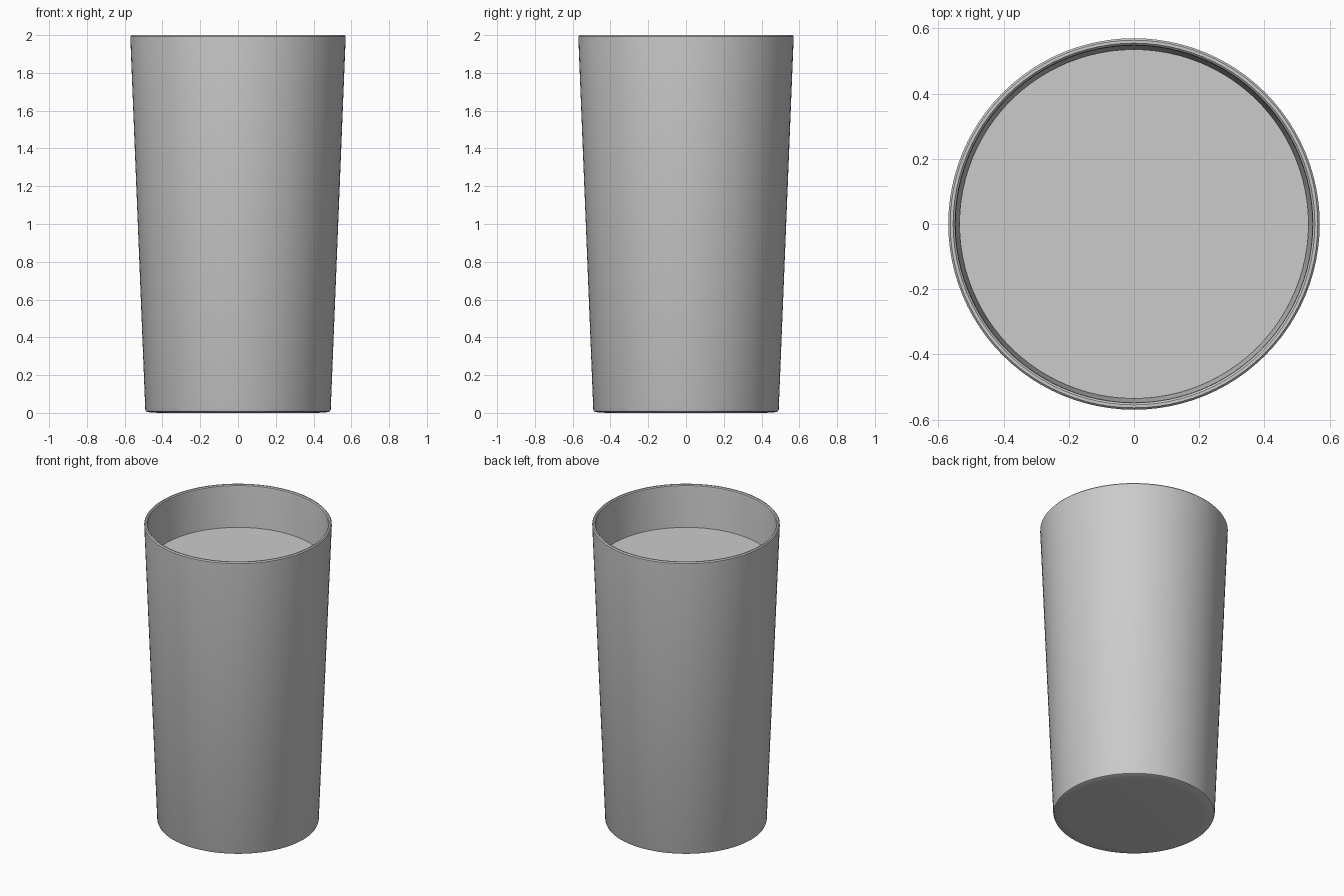
import bpy, bmesh, math

if "Cube" in bpy.data.objects:
    bpy.data.objects.remove(bpy.data.objects["Cube"])

SEGMENTS = 96


def lathe(name, profile):
    """Spin an (r, z) profile that starts and ends on the axis into a closed solid."""
    bm = bmesh.new()
    verts = [bm.verts.new((r, 0, z)) for r, z in profile]
    edges = [bm.edges.new(pair) for pair in zip(verts, verts[1:])]
    bmesh.ops.spin(bm, geom=verts + edges, cent=(0, 0, 0), axis=(0, 0, 1),
                   angle=math.tau, steps=SEGMENTS, use_duplicate=False)
    bmesh.ops.remove_doubles(bm, verts=bm.verts, dist=0.0002)
    bmesh.ops.recalc_face_normals(bm, faces=bm.faces)
    mesh = bpy.data.meshes.new(name)
    bm.to_mesh(mesh)
    bm.free()
    obj = bpy.data.objects.new(name, mesh)
    bpy.context.collection.objects.link(obj)
    bpy.ops.object.select_all(action='DESELECT')
    obj.select_set(True)
    bpy.context.view_layer.objects.active = obj
    bpy.ops.object.shade_smooth_by_angle(angle=math.radians(35))
    return obj


def inner_radius(z):
    """Radius of the tapered inner wall at height z."""
    return 0.467 + 0.0405 * z


FLOOR = 0.06
LEVEL = 1.72

# Tumbler: thin tapered wall with softened base and rim
lathe("glass_tumbler", [
    (0, 0), (0.42, 0), (0.478, 0.004), (0.487, 0.008), (0.491, 0.018),
    (0.570, 1.985), (0.570, 1.993), (0.564, 2.0),
    (0.555, 2.0), (0.549, 1.994), (inner_radius(1.98), 1.98),
    (inner_radius(FLOOR + 0.015), FLOOR + 0.015),
    (inner_radius(FLOOR) - 0.015, FLOOR), (0, FLOOR),
])

# Liquid: fills the inside up to a flat surface
lathe("liquid", [
    (0, FLOOR + 0.002), (inner_radius(FLOOR) - 0.017, FLOOR + 0.002),
    (inner_radius(FLOOR + 0.017) - 0.001, FLOOR + 0.017),
    (inner_radius(LEVEL) - 0.001, LEVEL), (0, LEVEL),
])
